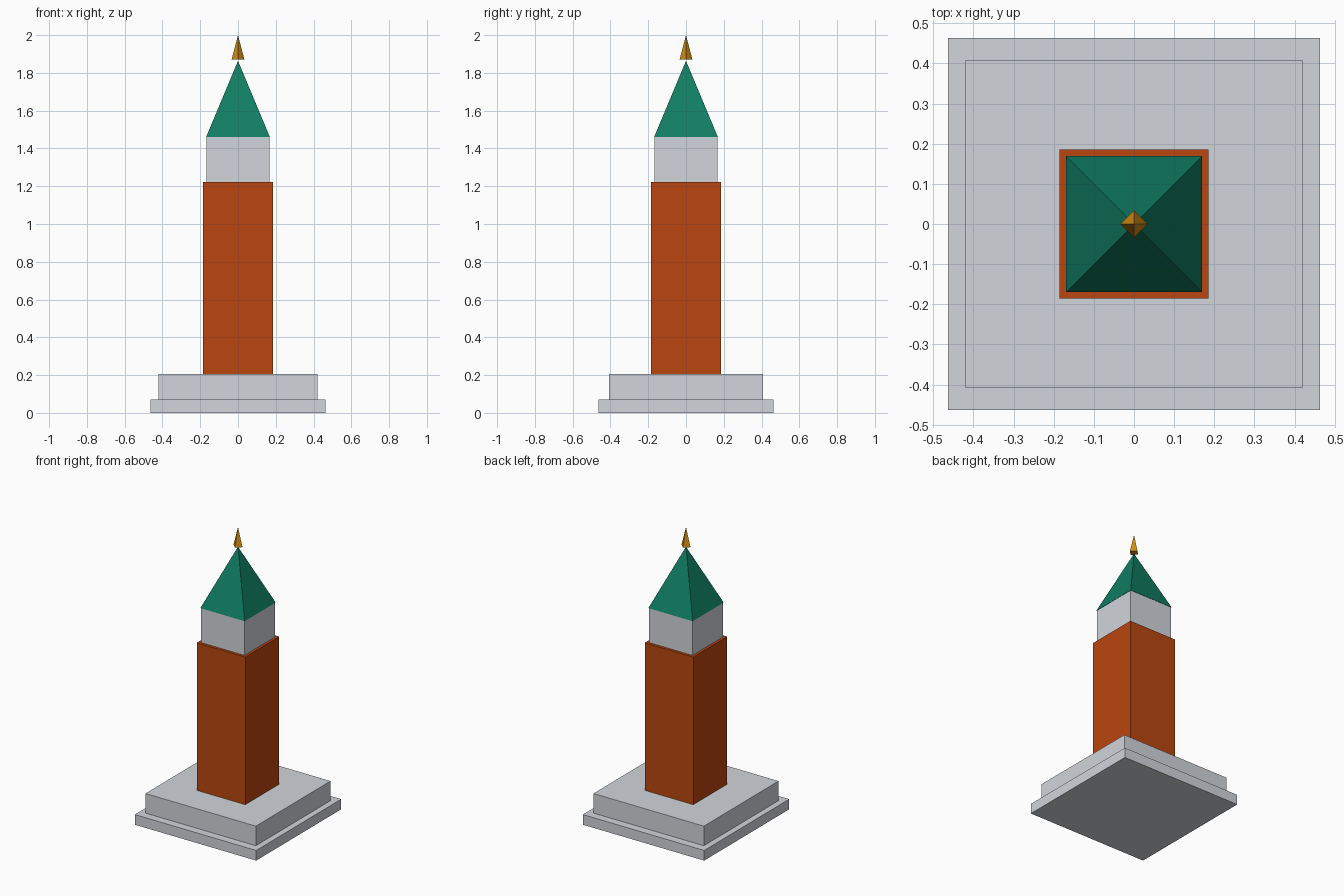
import bpy
import bmesh
from math import cos, sin, pi

default = bpy.data.objects.get("Cube")
if default:
    bpy.data.objects.remove(default, do_unlink=True)


def material(name, rgb):
    """Flat material from 0-255 display values, stored as linear."""
    linear = [((c / 255 + 0.055) / 1.055) ** 2.4 for c in rgb]
    mat = bpy.data.materials.new(name)
    mat.use_nodes = True
    mat.diffuse_color = (*linear, 1)
    mat.node_tree.nodes["Principled BSDF"].inputs["Base Color"].default_value = (*linear, 1)
    return mat


def finish(name, bm, mat):
    bmesh.ops.recalc_face_normals(bm, faces=bm.faces)
    mesh = bpy.data.meshes.new(name)
    bm.to_mesh(mesh)
    bm.free()
    mesh.materials.append(mat)
    obj = bpy.data.objects.new(name, mesh)
    bpy.context.collection.objects.link(obj)
    return obj


def block(name, half_x, half_y, bottom, top, mat):
    bm = bmesh.new()
    bmesh.ops.create_cube(bm, size=1)
    bmesh.ops.scale(bm, vec=(2 * half_x, 2 * half_y, top - bottom), verts=bm.verts)
    bmesh.ops.translate(bm, vec=(0, 0, (bottom + top) / 2), verts=bm.verts)
    return finish(name, bm, mat)


def pyramid(name, radius, turn, bottom, top, mat):
    """Four-sided cone: sides blend at the corners and crease at the tip."""
    bm = bmesh.new()
    angles = [turn + i * pi / 2 for i in range(4)]
    ring = [bm.verts.new((radius * cos(a), radius * sin(a), bottom)) for a in angles]
    for i in range(4):
        tip = bm.verts.new((0, 0, top))  # own tip per side keeps it crisp
        side = bm.faces.new((ring[i], ring[(i + 1) % 4], tip))
        side.smooth = True
    bm.faces.new(ring[::-1])
    for edge in bm.edges:
        edge.smooth = len(edge.link_faces) < 2
    return finish(name, bm, mat)


stone = material("pale stone", (209, 213, 219))
brick = material("red brick", (186, 70, 15))
copper = material("green copper", (16, 126, 98))
gold = material("gold", (212, 140, 20))

# Stepped base
block("base_step", 0.463, 0.463, 0, 0.07, stone)
block("plinth", 0.421, 0.407, 0.07, 0.205, stone)

# Tower
block("tower_shaft", 0.185, 0.185, 0.205, 1.223, brick)
block("belfry", 0.167, 0.167, 1.223, 1.46, stone)

# Roof and finial
pyramid("roof", 0.169 * 2 ** 0.5, pi / 4, 1.46, 1.864, copper)
pyramid("finial", 0.034, 0, 1.87, 2.0, gold)
